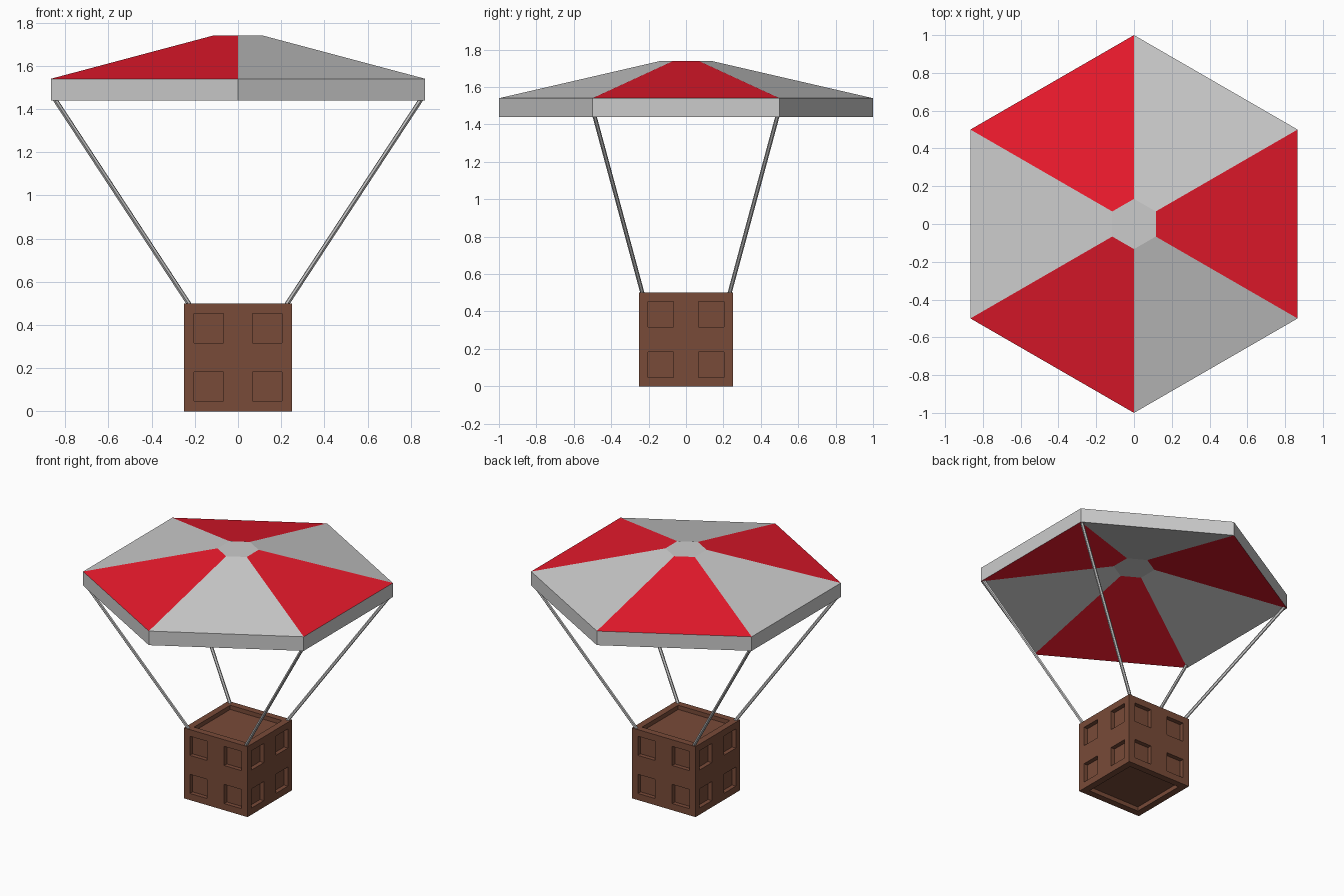
import bpy, bmesh
from math import radians, cos, sin
from mathutils import Vector

if "Cube" in bpy.data.objects:
    bpy.data.objects.remove(bpy.data.objects["Cube"])


def material(name, rgb):
    m = bpy.data.materials.new(name)
    m.diffuse_color = (*rgb, 1)
    m.use_nodes = True
    m.node_tree.nodes["Principled BSDF"].inputs["Base Color"].default_value = m.diffuse_color
    return m


def finish(name, bm, mats=()):
    bmesh.ops.recalc_face_normals(bm, faces=bm.faces[:])
    me = bpy.data.meshes.new(name)
    bm.to_mesh(me)
    bm.free()
    for m in mats:
        me.materials.append(m)
    ob = bpy.data.objects.new(name, me)
    bpy.context.collection.objects.link(ob)
    return ob


GREY = material("canopy_grey", (0.8, 0.8, 0.8))
RED = material("canopy_red", (0.8, 0.01, 0.025))
BROWN = material("basket_brown", (0.19, 0.07, 0.04))

# Canopy: hexagonal shell with alternating panels, red inside and out
bm = bmesh.new()


def ring(r, z):
    return [bm.verts.new((r * cos(radians(60 * i - 30)), r * sin(radians(60 * i - 30)), z))
            for i in range(6)]


rings = [ring(0.133, 1.64), ring(1, 1.44), ring(1, 1.54), ring(0.133, 1.74)]
for band, (a, b) in enumerate(zip(rings, rings[1:])):
    for i in range(6):
        j = (i + 1) % 6
        f = bm.faces.new((a[i], a[j], b[j], b[i]))
        f.material_index = int(band != 1 and i % 2 == 0)
bm.faces.new(rings[0])
bm.faces.new(rings[-1])
finish("canopy", bm, (GREY, RED))

# Basket: cube cut along grid lines, then panels pushed in
HALF, OUT, IN, DEPTH = 0.25, 0.203, 0.067, 0.03
bm = bmesh.new()
bmesh.ops.create_cube(bm, size=2 * HALF)
for axis in range(3):
    for d in (-OUT, -IN, IN, OUT):
        n = Vector((0, 0, 0))
        n[axis] = 1
        bmesh.ops.bisect_plane(bm, geom=bm.verts[:] + bm.edges[:] + bm.faces[:],
                               plane_co=n * d, plane_no=n)
bm.normal_update()
panels, ends = [], {1: [], -1: []}
for f in bm.faces:
    c = f.calc_center_median()
    side = [abs(c[k]) for k in range(3) if abs(f.normal[k]) < 0.5]
    if abs(f.normal.z) > 0.5:
        if max(side) < OUT:
            ends[1 if c.z > 0 else -1].append(f)
    elif all(IN < s < OUT for s in side):
        panels.append(f)
for faces in ends.values():
    panels += bmesh.ops.dissolve_faces(bm, faces=faces)["region"]
for f in bmesh.ops.extrude_discrete_faces(bm, faces=panels)["faces"]:
    f.normal_update()
    bmesh.ops.translate(bm, verts=f.verts[:], vec=f.normal * -DEPTH)
bmesh.ops.translate(bm, verts=bm.verts[:], vec=(0, 0, HALF))
finish("basket", bm, (BROWN,))

# Ropes: four thin rods from basket corners to canopy corners
for sx, xn in ((-1, "left"), (1, "right")):
    for sy, yn in ((-1, "front"), (1, "back")):
        lo = Vector((sx * 0.222, sy * 0.231, 0.49))
        hi = Vector((sx * 0.85, sy * 0.49, 1.448))
        d = hi - lo
        bm = bmesh.new()
        bmesh.ops.create_cone(bm, cap_ends=True, segments=6, radius1=0.011,
                              radius2=0.011, depth=d.length)
        rope = finish(f"rope_{yn}_{xn}", bm)
        rope.location = (lo + hi) / 2
        rope.rotation_euler = d.to_track_quat("Z", "Y").to_euler()
